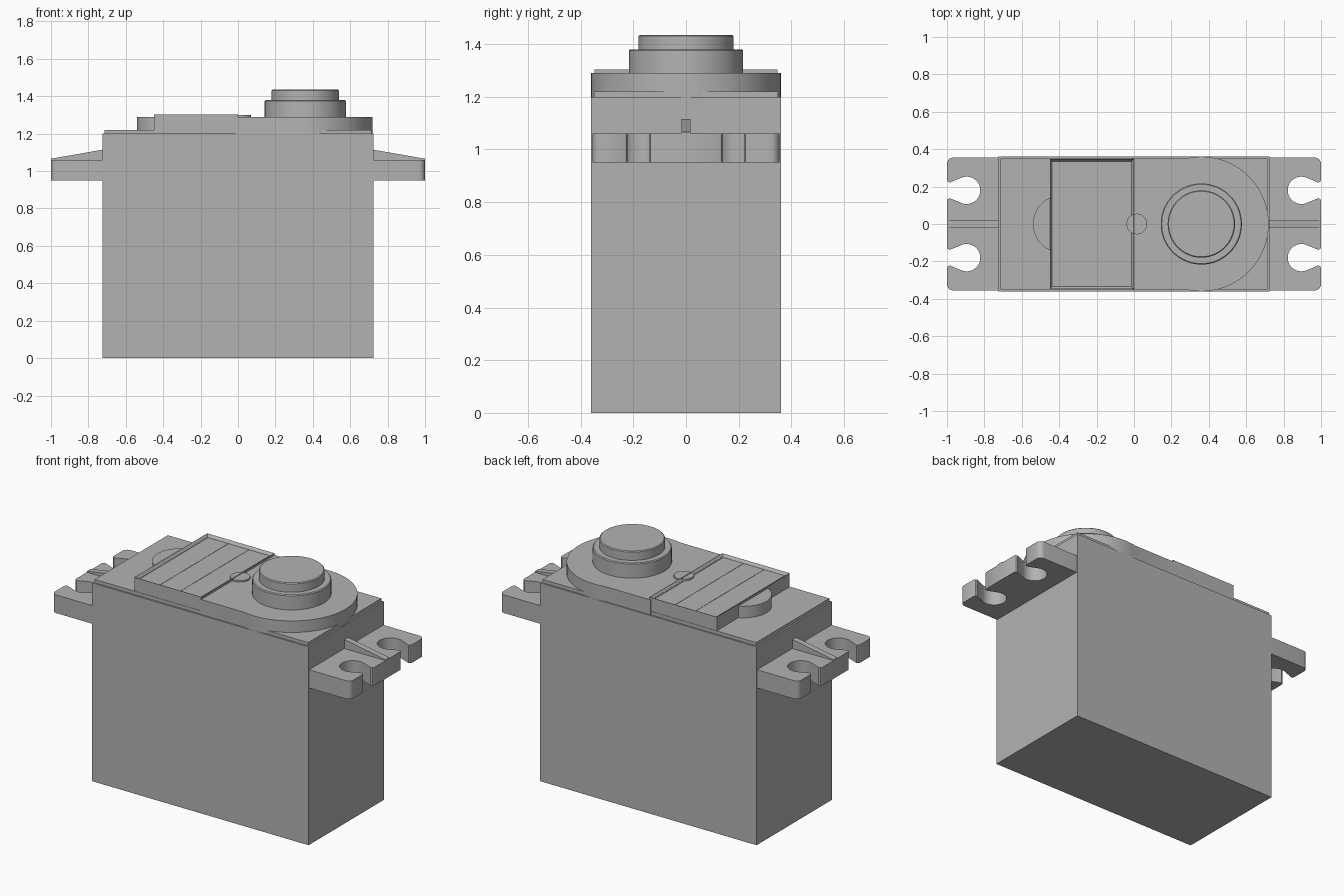
import bpy
import bmesh
from math import cos, sin, radians

cube = bpy.data.objects.get("Cube")
if cube:
    bpy.data.objects.remove(cube, do_unlink=True)

GREY = (0.45, 0.45, 0.45, 1)
grey = bpy.data.materials.new("grey plastic")
grey.use_nodes = True
grey.diffuse_color = GREY
grey.node_tree.nodes["Principled BSDF"].inputs["Base Color"].default_value = GREY


def finish(name, bm):
    """Turn a bmesh into a grey object with sharp edges kept."""
    bmesh.ops.recalc_face_normals(bm, faces=bm.faces)
    mesh = bpy.data.meshes.new(name)
    bm.to_mesh(mesh)
    bm.free()
    mesh.materials.append(grey)
    mesh.shade_smooth()
    mesh.set_sharp_from_angle(angle=radians(30))
    obj = bpy.data.objects.new(name, mesh)
    bpy.context.collection.objects.link(obj)
    return obj


def prism_mesh(points, z0, z1):
    """Extrude a flat outline from z0 to z1."""
    bm = bmesh.new()
    base = bm.faces.new([bm.verts.new((x, y, z0)) for x, y in points])
    top = bmesh.ops.extrude_face_region(bm, geom=[base], use_keep_orig=True)["geom"]
    verts = [g for g in top if isinstance(g, bmesh.types.BMVert)]
    bmesh.ops.translate(bm, verts=verts, vec=(0, 0, z1 - z0))
    return bm


def prism(name, points, z0, z1):
    return finish(name, prism_mesh(points, z0, z1))


def rect(x0, x1, y):
    return [(x0, -y), (x1, -y), (x1, y), (x0, y)]


def arc(cx, cy, r, start, end, steps):
    angles = [radians(start + (end - start) * i / steps) for i in range(steps + 1)]
    return [(cx + r * cos(a), cy + r * sin(a)) for a in angles]


def disc(name, cx, r, z0, z1, bevel=0.0):
    obj = prism(name, arc(cx, 0, r, 0, 360, 64)[:-1], z0, z1)
    if bevel:
        mod = obj.modifiers.new("edge", "BEVEL")
        mod.width = bevel
        mod.segments = 1
    return obj


# Case in three stacked sections, then the thin lid
W, D = 0.725, 0.36
prism("bottom_cover", rect(-W, W, D), 0, 0.21)
prism("middle_case", rect(-W, W, D), 0.21, 0.95)
prism("upper_case", rect(-W, W, D), 0.95, 1.2)
prism("lid", rect(-0.715, 0.715, 0.35), 1.2, 1.22)

# Gear housing with a round end, and the small arc at the other end
SHAFT_X = 0.36
prism("gear_housing",
      [(-0.01, -0.352)] + arc(SHAFT_X, 0, D, -102, 102, 48) + [(-0.01, 0.352)],
      1.2, 1.29)
prism("rear_gear_bulge", arc(-0.385, 0, 0.155, 113, 247, 24), 1.21, 1.29)

# Output shaft
disc("shaft_collar", SHAFT_X, 0.217, 1.28, 1.38, 0.005)
disc("output_shaft", SHAFT_X, 0.18, 1.37, 1.435, 0.005)

# Label frame with a sunken panel of three strips
bm = prism_mesh(rect(-0.45, 0, 0.348), 1.21, 1.303)
bm.faces.ensure_lookup_table()
top_face = max(bm.faces, key=lambda f: f.calc_center_median().z)
bmesh.ops.inset_region(bm, faces=[top_face], thickness=0.018)
bmesh.ops.translate(bm, verts=top_face.verts, vec=(0, 0, -0.017))
finish("label_frame", bm)
for i in range(3):
    x = -0.432 + 0.138 * i
    prism(f"label_strip_{i + 1}", rect(x + 0.001, x + 0.137, 0.329), 1.284, 1.29)
disc("frame_tab", 0.015, 0.055, 1.27, 1.3)

# Mounting ears: half outline with an open screw hole, mirrored in y and x
half = [(1, 0.125), (0.995, 0.134), (0.985, 0.138)]
half += arc(0.895, 0.18, 0.073, -72, -288, 28)
half += [(0.985, 0.222), (0.995, 0.226), (1, 0.235)]
half += arc(0.967, 0.322, 0.033, 0, 90, 6) + [(0.71, 0.355)]
outline = [(x, -y) for x, y in reversed(half)] + half

for side, s in (("left", 1), ("right", -1)):
    prism(f"{side}_mounting_ear", [(s * x, y) for x, y in outline], 0.95, 1.06)
    # Tapered stiffening rib on the ear
    bm = prism_mesh([(s * x, y) for x, y in rect(0.72, 1, 0.018)], 1.05, 1.115)
    for v in bm.verts:
        if v.co.z > 1.1 and abs(v.co.x) > 0.9:
            v.co.z = 1.066
    finish(f"{side}_ear_rib", bm)
